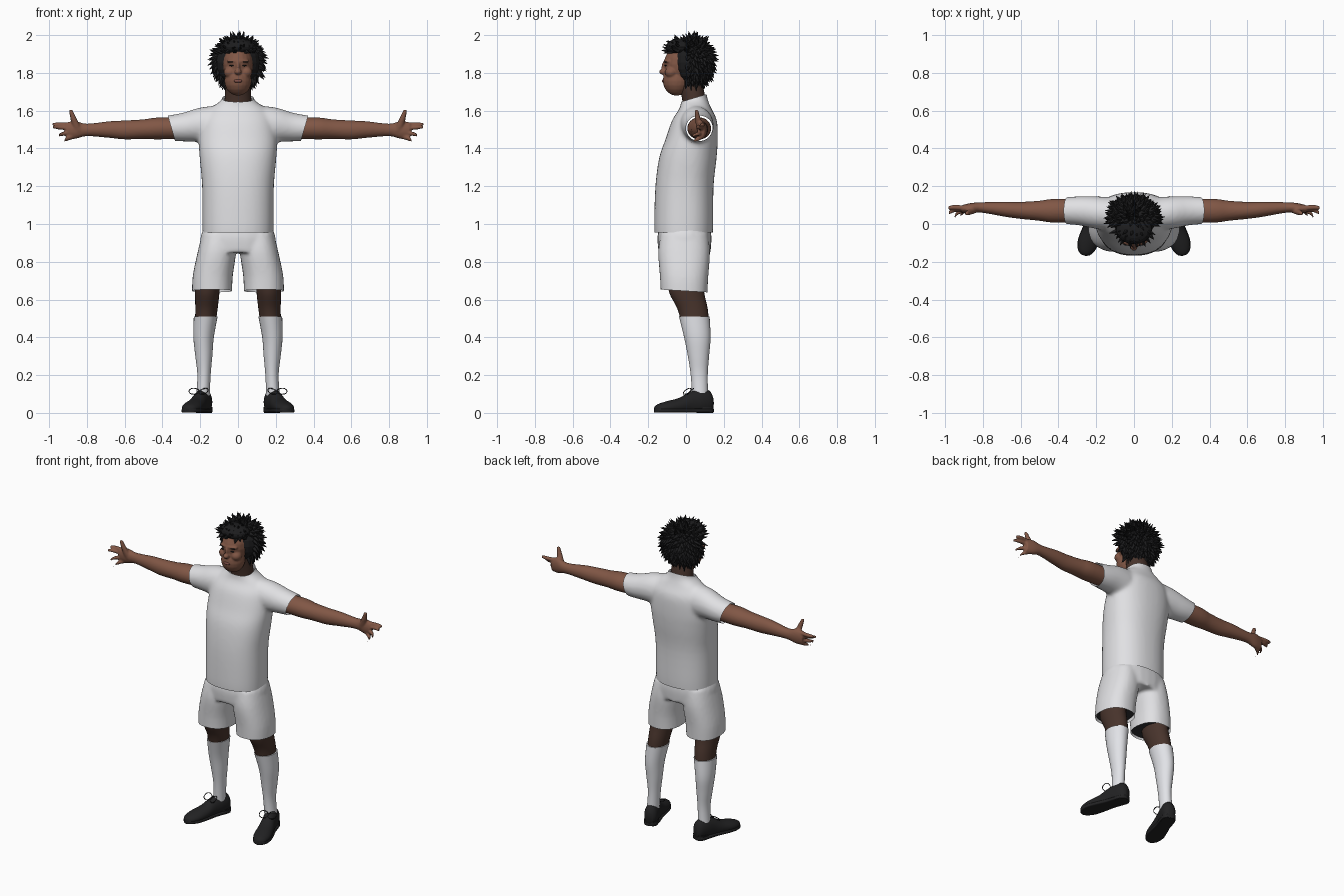
import bpy, bmesh, math, random
from mathutils import Matrix, Vector

random.seed(4)
if "Cube" in bpy.data.objects:
    bpy.data.objects.remove(bpy.data.objects["Cube"])


def material(name, *rgb):
    mat = bpy.data.materials.new(name)
    mat.use_nodes = True
    mat.diffuse_color = (*rgb, 1)
    bsdf = next(n for n in mat.node_tree.nodes if n.type == 'BSDF_PRINCIPLED')
    bsdf.inputs["Base Color"].default_value = (*rgb, 1)
    bsdf.inputs["Roughness"].default_value = 0.8
    return mat


WHITE = material("white cloth", .75, .75, .77)
SOCK = material("sock white", .85, .86, .9)
SKIN = material("brown skin", .22, .095, .06)
DEEP = material("deep brown skin", .065, .034, .025)
LIPS = material("lips", .2, .075, .06)
BLACK = material("black hair", .012, .012, .013)
LEATHER = material("black leather", .016, .016, .017)
LINING = material("dark lining", .03, .03, .032)


def smooth_rings(rings, steps=4):
    """Catmull-Rom interpolation between the given rings."""
    out = []
    for i in range(len(rings) - 1):
        p0, p1 = rings[max(i - 1, 0)], rings[i]
        p2, p3 = rings[i + 1], rings[min(i + 2, len(rings) - 1)]
        for k in range(steps):
            t = k / steps
            out.append([b + t / 2 * (c - a + t * (2 * a - 5 * b + 4 * c - d + t * (3 * (b - c) + d - a)))
                        for a, b, c, d in zip(p0, p1, p2, p3)])
    return out + [list(rings[-1])]


def loft(bm, axis, rings, side=1, power=2, n=28):
    """Closed tube along an axis; ring = position, two centre values, two radii."""
    loops = []
    for a, b, c, ru, rv in smooth_rings(rings):
        loop = []
        for i in range(n):
            ca, sa = math.cos(math.tau * i / n), math.sin(math.tau * i / n)
            u = b + ru * math.copysign(abs(ca) ** (2 / power), ca)
            v = c + rv * math.copysign(abs(sa) ** (2 / power), sa)
            x, y, z = {'X': (a, u, v), 'Y': (u, a, v), 'Z': (u, v, a)}[axis]
            loop.append(bm.verts.new((x * side, y, z)))
        loops.append(loop)
    for lo, hi in zip(loops, loops[1:]):
        for i in range(n):
            j = (i + 1) % n
            bm.faces.new((lo[i], lo[j], hi[j], hi[i]))
    bm.faces.new(loops[0])
    bm.faces.new(loops[-1])


def blob(bm, centre, radii, segments=20):
    bmesh.ops.create_uvsphere(bm, u_segments=segments, v_segments=segments // 2, radius=1,
                              matrix=Matrix.Translation(centre) @ Matrix.Diagonal((*radii, 1)))


def finish(name, bm, mats, voxel=0, relax=6, cuts=(), rule=None, flat=False):
    """Turn the parts into one object, fuse them, trim the openings and colour the faces."""
    bmesh.ops.recalc_face_normals(bm, faces=bm.faces)
    mesh = bpy.data.meshes.new(name)
    bm.to_mesh(mesh)
    bm.free()
    obj = bpy.data.objects.new(name, mesh)
    bpy.context.collection.objects.link(obj)
    if voxel:
        fuse = obj.modifiers.new("fuse", 'REMESH')
        fuse.mode, fuse.voxel_size = 'VOXEL', voxel
        soft = obj.modifiers.new("soften", 'SMOOTH')
        soft.factor, soft.iterations = .5, relax
        graph = bpy.context.evaluated_depsgraph_get()
        mesh = bpy.data.meshes.new_from_object(obj.evaluated_get(graph))
        obj.modifiers.clear()
        obj.data = mesh
        mesh.name = name
    bm = bmesh.new()
    bm.from_mesh(mesh)
    for point, normal in cuts:
        bmesh.ops.bisect_plane(bm, geom=bm.verts[:] + bm.edges[:] + bm.faces[:],
                               plane_co=point, plane_no=normal, clear_outer=True)
    for f in bm.faces:
        f.smooth = not flat
        f.material_index = rule(f.calc_center_median()) if rule else 0
    bm.to_mesh(mesh)
    bm.free()
    mesh.materials.clear()
    for mat in mats:
        mesh.materials.append(mat)
    if not flat:
        mesh.set_sharp_from_angle(angle=math.radians(50))
    return obj


SIDES = (("left", 1), ("right", -1))

# Shirt: torso and sleeves fused, then opened at collar, hem and cuffs
bm = bmesh.new()
loft(bm, 'Z', [(.92, 0, -.012, .186, .152), (1, 0, -.012, .188, .156), (1.2, 0, -.008, .19, .154),
               (1.35, 0, .01, .203, .152), (1.45, 0, .03, .207, .138), (1.55, 0, .045, .19, .118),
               (1.61, 0, .05, .15, .085), (1.66, 0, .045, .085, .07), (1.72, 0, .04, .08, .065)], power=2.3, n=40)
cuts = [((0, 0, .955), (0, 0, -1)), ((0, .045, 1.668), (0, -.3, 1))]
for _, s in SIDES:
    loft(bm, 'X', [(.08, .05, 1.52, .09, .11), (.2, .06, 1.525, .086, .092),
                   (.3, .07, 1.512, .076, .075), (.42, .07, 1.505, .068, .063)], s)
    cuts.append(((s * .352, 0, 1.505), (s, 0, -.29)))
finish("shirt", bm, [WHITE], .011, 8, cuts)

# Shorts: pelvis and two wide legs
bm = bmesh.new()
loft(bm, 'Z', [(1, 0, -.006, .17, .132), (.93, 0, -.008, .199, .143), (.85, 0, -.008, .19, .138)], power=2.3)
for _, s in SIDES:
    loft(bm, 'Z', [(.95, .1, -.008, .09, .125), (.85, .112, -.01, .102, .137),
                   (.72, .134, -.01, .106, .128), (.6, .138, -.01, .106, .122)], s, power=2.3)
finish("shorts", bm, [WHITE], .01, 5, [((0, 0, .645), (0, -.06, -1))])

for name, s in SIDES:
    # Lining that closes the shorts leg
    bm = bmesh.new()
    loft(bm, 'Z', [(.665, .136, -.01, .1, .117), (.675, .136, -.01, .1, .117)], s, power=2.3)
    finish(name + "_shorts_lining", bm, [LINING])

    # Knee and sock
    bm = bmesh.new()
    loft(bm, 'Z', [(.74, .16, -.005, .068, .095), (.64, .163, .003, .065, .093),
                   (.55, .167, .035, .059, .08), (.46, .174, .05, .054, .072)], s)
    finish(name + "_knee", bm, [DEEP])
    bm = bmesh.new()
    loft(bm, 'Z', [(.51, .171, .044, .063, .081), (.4, .182, .06, .054, .07), (.3, .181, .066, .045, .056),
                   (.2, .18, .07, .035, .045), (.08, .186, .075, .036, .042)], s)
    finish(name + "_sock", bm, [SOCK])

    # Shoe upper, sole, heel and laces, turned outwards
    place = Matrix.Translation((s * .186, .08, 0)) @ Matrix.Rotation(s * math.radians(18), 4, 'Z')
    shoe = [(.064, 0, .05, .02, .035), (.045, 0, .058, .038, .06), (0, 0, .06, .044, .068),
            (-.06, 0, .05, .043, .062), (-.12, 0, .036, .049, .044), (-.19, 0, .028, .052, .034),
            (-.24, 0, .022, .036, .024), (-.258, 0, .02, .012, .012)]
    bm = bmesh.new()
    loft(bm, 'Y', shoe)
    bm.transform(place)
    finish(name + "_shoe", bm, [LEATHER], cuts=[((0, 0, .012), (0, 0, -1))])
    bm = bmesh.new()
    loft(bm, 'Y', [(y, x, .012, rx * 1.05, .011) for y, x, _, rx, _ in shoe], power=5)
    loft(bm, 'Z', [(0, 0, .02, .04, .042), (.03, 0, .02, .042, .044)], power=3)
    bm.transform(place)
    finish(name + "_sole", bm, [LEATHER])
    curve = bpy.data.curves.new(name + "_laces", 'CURVE')
    curve.dimensions, curve.bevel_depth, curve.bevel_resolution = '3D', .0025, 1
    for k in (-1, 1):
        bow = curve.splines.new('BEZIER')
        bow.bezier_points.add(2)
        bow.use_cyclic_u = True
        for p, co in zip(bow.bezier_points, [(0, -.065, .11), (k * .04, -.055, .13), (k * .045, -.085, .105)]):
            p.co = place @ Vector(co)
            p.handle_left_type = p.handle_right_type = 'AUTO'
    curve.materials.append(LEATHER)
    bpy.context.collection.objects.link(bpy.data.objects.new(name + "_laces", curve))

    # Arm with palm, thumb and four fingers that curl forward
    bm = bmesh.new()
    loft(bm, 'X', [(.27, .07, 1.508, .06, .056), (.42, .07, 1.506, .063, .058), (.5, .07, 1.502, .053, .052),
                   (.6, .072, 1.498, .045, .05), (.68, .078, 1.5, .04, .044), (.8, .087, 1.498, .028, .033),
                   (.86, .085, 1.498, .026, .047), (.91, .08, 1.495, .02, .043)], s)
    fingers = [(1.527, .983, .085, 1.527), (1.507, .98, .058, 1.515), (1.485, .95, .032, 1.468), (1.463, .918, .02, 1.43)]
    for z, tip_x, tip_y, tip_z in fingers:
        mid_x, mid_y = (.89 + tip_x) / 2 + .01, (.08 + tip_y) / 2 + .006
        loft(bm, 'X', [(.87, .082, z, .013, .013), (mid_x, mid_y, (z + tip_z) / 2, .013, .011),
                       (tip_x, tip_y, tip_z, .009, .009)], s, n=12)
    loft(bm, 'Z', [(1.49, .845, .078, .026, .02), (1.55, .868, .064, .018, .016),
                   (1.605, .886, .055, .01, .01)], s, n=12)
    finish(name + "_arm", bm, [SKIN], .0055, 4)

# Neck
bm = bmesh.new()
loft(bm, 'Z', [(1.58, 0, .05, .073, .062), (1.67, 0, .04, .07, .062), (1.78, 0, .015, .062, .065)])
finish("neck", bm, [DEEP])


# Head with beard coloured along the jaw
def beard(c):
    line = 1.762 + .5 * max(0, c.y + .09) + (.016 if abs(c.x) < .036 else 0)
    return 1 if c.z < line else 0


bm = bmesh.new()
blob(bm, (0, -.01, 1.845), (.083, .107, .11))
blob(bm, (0, -.05, 1.758), (.072, .073, .079))
blob(bm, (0, -.12, 1.806), (.019, .022, .016))
blob(bm, (0, -.112, 1.83), (.011, .018, .034))
blob(bm, (0, -.093, 1.862), (.062, .026, .014))
for _, s in SIDES:
    blob(bm, (s * .042, -.078, 1.803), (.034, .034, .03))
finish("head", bm, [SKIN, BLACK], .005, 4, rule=beard)
bm = bmesh.new()
blob(bm, (0, -.118, 1.757), (.023, .01, .009))
finish("lips", bm, [LIPS])
for name, s in SIDES:
    for part, z, size in (("eyebrow", 1.858, (.021, .007, .004)), ("eye", 1.839, (.013, .006, .004))):
        bm = bmesh.new()
        blob(bm, (s * .034, -.108, z), size, 12)
        finish(name + "_" + part, bm, [BLACK])

# Hair: rounded core, fringe and overlapping pointed locks
bm = bmesh.new()
centre, radii = Vector((0, .032, 1.855)), Vector((.12, .102, .122))
blob(bm, centre, radii)
blob(bm, (0, -.03, 1.937), (.095, .076, .046))
count = 420
for i in range(count):
    z = 1 - 2 * (i + .5) / count
    turn = i * math.pi * (3 - math.sqrt(5))
    n = Vector((math.cos(turn), math.sin(turn), 0)) * math.sqrt(1 - z * z) + Vector((0, 0, z))
    if (n.y < -.25 and n.z < .5) or n.z < -.88:
        continue
    base = centre + n * radii - n * .008
    if n.y < -.3:
        base.y -= .03
    fall = Vector((0, 0, -1)) + n * n.z
    jitter = Vector([random.uniform(-.35, .35) for _ in range(3)])
    aim = (n + fall * .75 + jitter).normalized()
    length = random.uniform(.04, .06)
    bmesh.ops.create_cone(bm, cap_ends=True, segments=5, radius1=.017, radius2=.001, depth=length,
                          matrix=Matrix.Translation(base + aim * length / 2)
                          @ aim.to_track_quat('Z', 'Y').to_matrix().to_4x4())
finish("hair", bm, [BLACK], flat=True)
